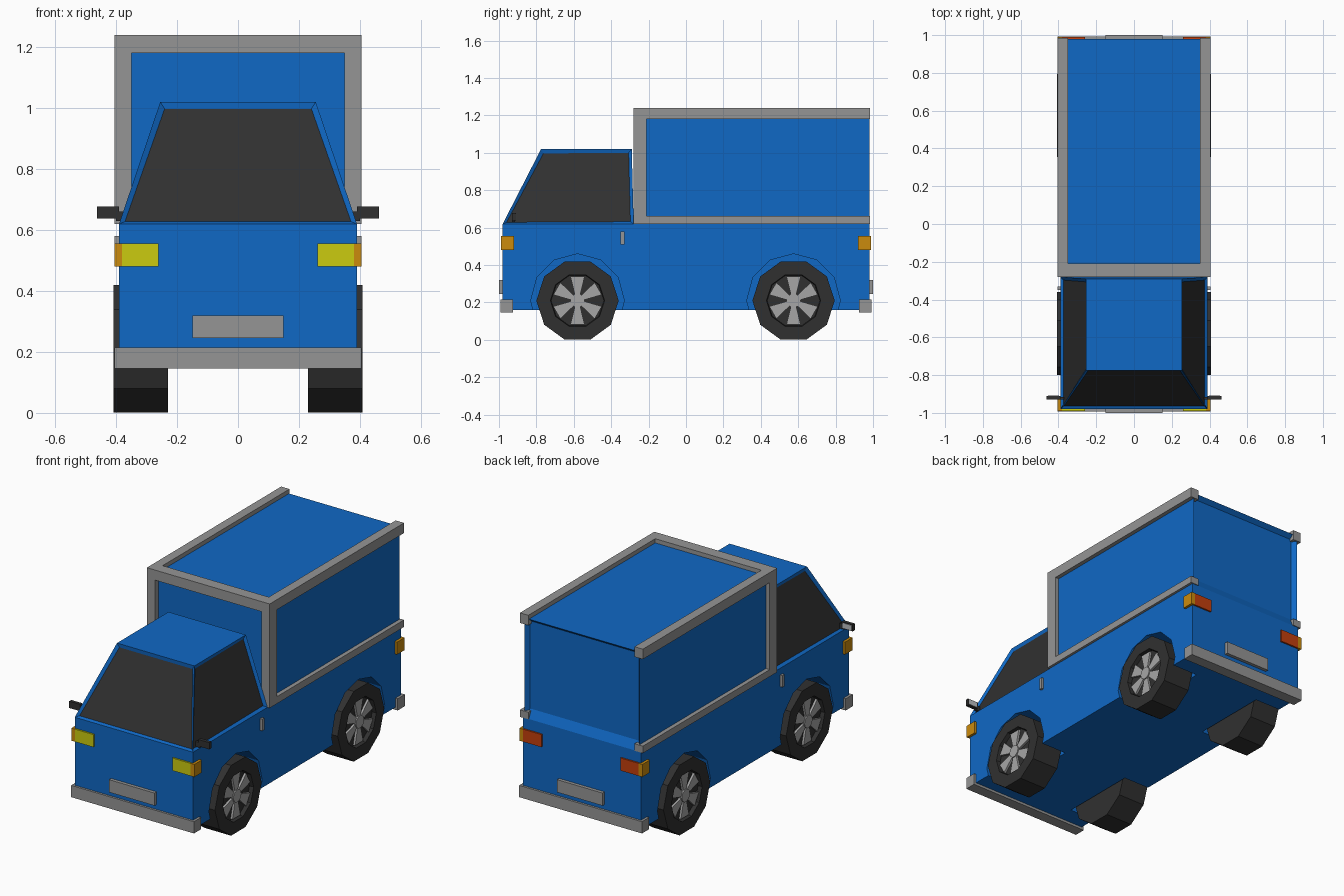
import bpy, bmesh, math

cube = bpy.data.objects.get("Cube")
if cube:
    bpy.data.objects.remove(cube, do_unlink=True)


def material(name, r, g, b):
    m = bpy.data.materials.new(name)
    m.use_nodes = True
    m.diffuse_color = (r, g, b, 1)
    node = next(n for n in m.node_tree.nodes if n.type == "BSDF_PRINCIPLED")
    node.inputs["Base Color"].default_value = (r, g, b, 1)
    node.inputs["Roughness"].default_value = 0.6
    return m


BLUE = material("blue paint", 0.005, 0.14, 0.56)
DARK = material("dark glass and rubber", 0.03, 0.03, 0.03)
GREY = material("grey trim", 0.3, 0.3, 0.3)
RIM = material("silver rim", 0.38, 0.38, 0.38)
YELLOW = material("yellow lamp", 0.6, 0.6, 0.005)
ORANGE = material("orange lamp", 0.6, 0.26, 0.004)
RED = material("red lamp", 0.55, 0.05, 0.004)
MIRROR = material("mirror glass", 0.5, 0.52, 0.54)


def finish(name, bm, *mats):
    bmesh.ops.recalc_face_normals(bm, faces=bm.faces)
    mesh = bpy.data.meshes.new(name)
    bm.to_mesh(mesh)
    bm.free()
    for m in mats:
        mesh.materials.append(m)
    ob = bpy.data.objects.new(name, mesh)
    bpy.context.collection.objects.link(ob)
    return ob


def add_prism(bm, pts, x0, x1):
    """Extrude a (y, z) outline from x0 to x1."""
    a = [bm.verts.new((x0, y, z)) for y, z in pts]
    b = [bm.verts.new((x1, y, z)) for y, z in pts]
    bm.faces.new(a)
    bm.faces.new(b)
    for i in range(len(pts)):
        j = (i + 1) % len(pts)
        bm.faces.new((a[i], a[j], b[j], b[i]))
    bmesh.ops.recalc_face_normals(bm, faces=bm.faces)


def prism(name, pts, x0, x1, mat):
    bm = bmesh.new()
    add_prism(bm, pts, x0, x1)
    return finish(name, bm, mat)


def box(name, x, y, z, mat):
    pts = [(y[0], z[0]), (y[1], z[0]), (y[1], z[1]), (y[0], z[1])]
    return prism(name, pts, x[0], x[1], mat)


def ring(cy, cz, r, n, start=0.0):
    step = 2 * math.pi / n
    return [(cy + r * math.cos(start + i * step), cz + r * math.sin(start + i * step))
            for i in range(n)]


AXLES = {"front": -0.58, "rear": 0.575}
AXLE_Z = 0.21
FLOOR, DECK, END = 0.16, 0.62, 0.98

# Lower body: centre block, with arched flanks on both sides
box("body_centre", (-0.22, 0.22), (-END, END), (FLOOR, DECK), BLUE)
flank = [(END, FLOOR), (END, DECK), (-END, DECK), (-END, FLOOR)]
for cy in AXLES.values():
    arch = ring(cy, AXLE_Z, 0.25, 12)[:7]
    flank += [(cy - 0.237, FLOOR)] + arch[::-1] + [(cy + 0.237, FLOOR)]

# Cab with sunken windscreen and side windows
bm = bmesh.new()
base = [bm.verts.new((x, y, DECK)) for x, y in
        ((-0.39, -END), (0.39, -END), (0.39, -0.28), (-0.39, -0.28))]
roof = [bm.verts.new((x, y, 1.02)) for x, y in
        ((-0.255, -0.775), (0.255, -0.775), (0.255, -0.29), (-0.255, -0.29))]
bm.faces.new(base)
bm.faces.new(roof)
walls = [bm.faces.new((base[i], base[(i + 1) % 4], roof[(i + 1) % 4], roof[i]))
         for i in range(4)]
bmesh.ops.recalc_face_normals(bm, faces=bm.faces)
windows = [walls[0], walls[1], walls[3]]
bmesh.ops.inset_individual(bm, faces=windows, thickness=0.024, depth=-0.012)
for f in windows:
    f.material_index = 1
finish("cab", bm, BLUE, DARK)

# Cargo box with a sunken tail panel
bm = bmesh.new()
add_prism(bm, [(-0.25, DECK), (END, DECK), (END, 1.215), (-0.25, 1.215)], -0.38, 0.38)
tail = max(bm.faces, key=lambda f: f.calc_center_median().y)
bmesh.ops.inset_individual(bm, faces=[tail], thickness=0.03, depth=-0.025)
for v in tail.verts:
    if v.co.z < 0.9:
        v.co.z += 0.03
finish("cargo_box", bm, BLUE)

# Grey frame across the front of the cargo box
box("frame_top_front", (-0.35, 0.35), (-0.28, -0.21), (1.18, 1.24), GREY)

# Number plates and bumper beams at both ends
for end, d in (("front", -1), ("rear", 1)):
    box(end + "_plate", (-0.15, 0.15), sorted((d * 0.97, d * 1.0)), (0.245, 0.32), GREY)
    box(end + "_bumper", (-0.405, 0.405), sorted((d * 0.925, d * 0.993)), (0.145, 0.215), GREY)

# Everything that is mirrored left and right
for side, s in (("right", -1), ("left", 1)):
    def span(a, b):
        return sorted((s * a, s * b))

    prism(side + "_flank", flank, s * 0.22, s * 0.39, BLUE)

    # Cargo frame
    box(side + "_frame_post", span(0.35, 0.405), (-0.28, -0.21), (DECK, 1.24), GREY)
    box(side + "_frame_top_rail", span(0.35, 0.405), (-0.21, 0.985), (1.18, 1.24), GREY)
    box(side + "_frame_bottom_rail", span(0.35, 0.405), (-0.21, 0.985), (DECK, 0.662), GREY)

    # Lamps and corner indicators
    for end, d, mat in (("front", -1, YELLOW), ("rear", 1, RED)):
        depth = sorted((d * 0.92, d * 0.99))
        box(f"{end}_{side}_lamp", span(0.26, 0.38), depth, (0.48, 0.555), mat)
        box(f"{end}_{side}_indicator", span(0.38, 0.405), depth, (0.48, 0.555), ORANGE)

    # Door handle and wing mirror
    box(side + "_door_handle", span(0.385, 0.405), (-0.35, -0.33), (0.51, 0.58), GREY)
    box(side + "_mirror_arm", span(0.37, 0.4), (-0.93, -0.915), (0.63, 0.66), DARK)
    box(side + "_mirror", span(0.39, 0.462), (-0.93, -0.91), (0.637, 0.677), DARK)
    box(side + "_mirror_glass", span(0.397, 0.456), (-0.91, -0.907), (0.642, 0.672), MIRROR)

    for end, cy in AXLES.items():
        # Ten-sided tyre with a sunken wheel face
        bm = bmesh.new()
        add_prism(bm, ring(cy, AXLE_Z, 0.22, 10), s * 0.23, s * 0.408)
        face = max(bm.faces, key=lambda f: s * f.calc_center_median().x)
        bmesh.ops.inset_individual(bm, faces=[face], thickness=0.075)
        bmesh.ops.inset_individual(bm, faces=[face], thickness=0.004, depth=-0.025)
        finish(f"{end}_{side}_tyre", bm, DARK)

        # Hub and six flared spokes
        bm = bmesh.new()
        add_prism(bm, ring(cy, AXLE_Z, 0.038, 10), s * 0.38, s * 0.402)
        for k in range(6):
            a = math.radians(30 + 60 * k)
            c, n = math.cos(a), math.sin(a)
            outline = [(0.03, -0.014), (0.128, -0.038), (0.128, 0.038), (0.03, 0.014)]
            add_prism(bm, [(cy + r * c - t * n, AXLE_Z + r * n + t * c) for r, t in outline],
                      s * 0.38, s * 0.396)
        finish(f"{end}_{side}_rim", bm, RIM)
